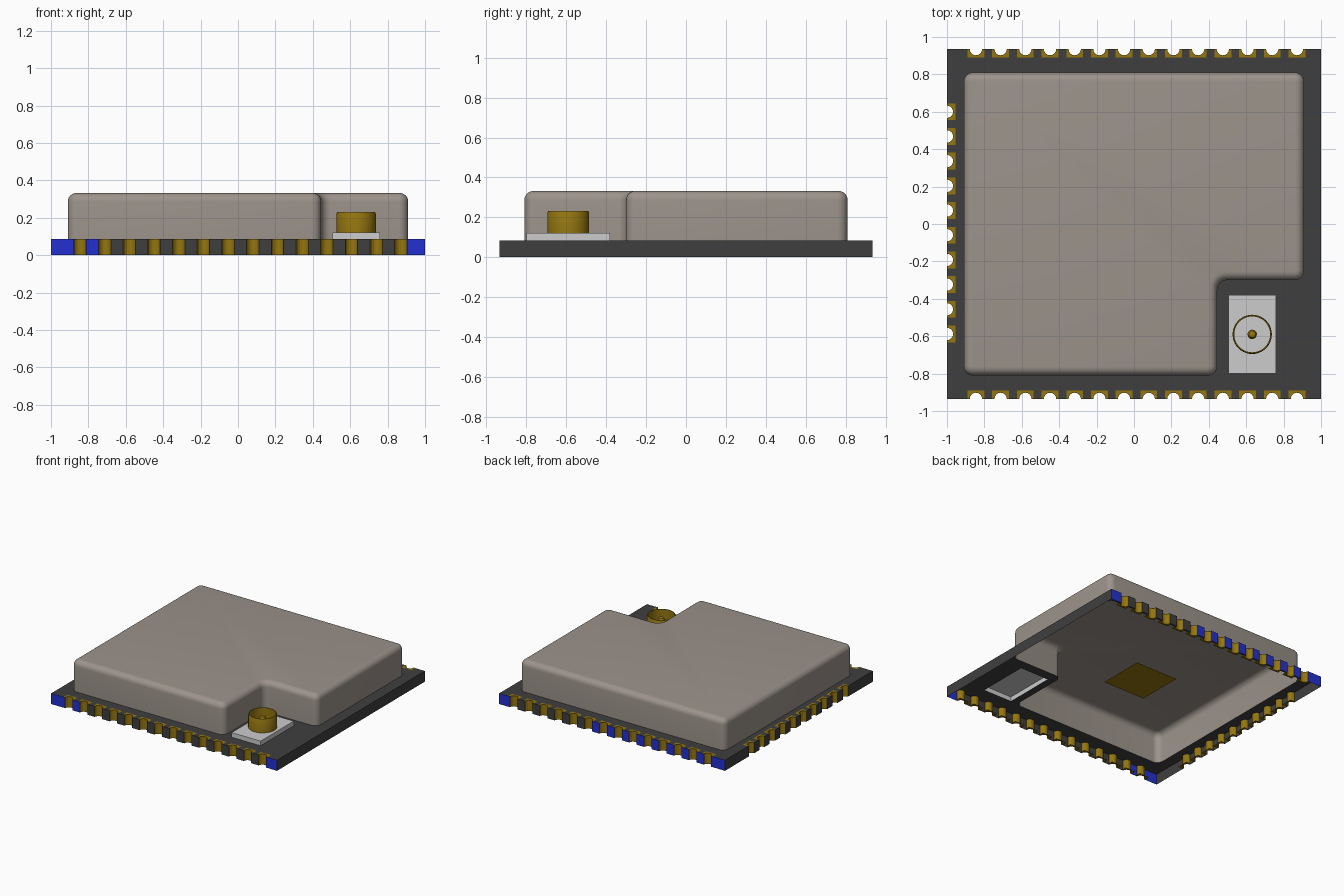
import bpy, bmesh
from math import sin, cos, pi

if "Cube" in bpy.data.objects:
    bpy.data.objects.remove(bpy.data.objects["Cube"], do_unlink=True)


def material(name, rgb):
    lin = [((c / 255 + 0.055) / 1.055) ** 2.4 for c in rgb] + [1.0]
    m = bpy.data.materials.new(name)
    m.use_nodes = True
    m.diffuse_color = lin
    bsdf = next(n for n in m.node_tree.nodes if n.type == 'BSDF_PRINCIPLED')
    bsdf.inputs["Base Color"].default_value = lin
    return m


DARK = material("board dark grey", (63, 63, 63))
GOLD = material("gold", (148, 118, 16))
BLUE = material("edge blue", (36, 48, 208))
CAN = material("shield warm grey", (156, 147, 139))
PALE = material("connector light grey", (204, 204, 204))


def finish(name, bm, mats, smooth=False):
    mesh = bpy.data.meshes.new(name)
    bm.to_mesh(mesh)
    bm.free()
    ob = bpy.data.objects.new(name, mesh)
    bpy.context.scene.collection.objects.link(ob)
    for m in mats:
        mesh.materials.append(m)
    if smooth:
        bpy.ops.object.select_all(action='DESELECT')
        ob.select_set(True)
        bpy.context.view_layer.objects.active = ob
        bpy.ops.object.shade_smooth_by_angle(angle=0.6)
    return ob


def loft(bm, rings, cap=False):
    loops = [[bm.verts.new(p) for p in ring] for ring in rings]
    n = len(loops[0])
    for a, b in zip(loops, loops[1:]):
        for i in range(n):
            j = (i + 1) % n
            bm.faces.new((a[i], a[j], b[j], b[i]))
    if cap:
        bm.faces.new(loops[-1])


def lathe(name, profile, centre, mat, cap=False, n=40):
    bm = bmesh.new()
    loft(bm, [[(centre[0] + r * cos(2 * pi * i / n), centre[1] + r * sin(2 * pi * i / n), z)
               for i in range(n)] for r, z in profile], cap)
    return finish(name, bm, [mat], True)


W, D, T = 1.0, 0.935, 0.085          # board half width, half depth, thickness
PITCH, HOLE, PAD = 0.132, 0.033, 0.045

# Edge frames: t runs counter-clockwise along the edge, d runs inward
SIDES = [
    (lambda t, d: (t, -D + d), W, [-0.845 + PITCH * i for i in range(14)]),
    (lambda t, d: (W - d, t), D, []),
    (lambda t, d: (-t, D - d), W, [-0.871 + PITCH * i for i in range(14)]),
    (lambda t, d: (-W + d, -t), D, [-0.600 + PITCH * i for i in range(10)]),
]


def arc(t, n=8):
    return [(t - HOLE * cos(pi * i / n), HOLE * sin(pi * i / n)) for i in range(n + 1)]


# Board outline with half-round notches; flag marks the plated wall segments
outline, plated, pads = [], [], []
for place, half, stops in SIDES:
    outline.append(place(-half, 0))
    plated.append(False)
    for t in stops:
        pts = arc(t)
        outline += [place(*p) for p in pts]
        plated += [True] * (len(pts) - 1) + [False]
        collar = [(t - PAD, 0)] + pts + [(t + PAD, 0), (t + PAD, PAD), (t - PAD, PAD)]
        pads.append([place(*p) for p in collar])


def shield_outline(inset, n=6, r=0.05):
    """Rounded L shape; the corner at the notch is concave."""
    x0, x1, y0, y1, nx, ny = -0.91, 0.91, -0.81, 0.81, 0.445, -0.30
    corners = [(x0, y0, 1, 1, 180), (nx, y0, -1, 1, 270), (nx, ny, 1, -1, 180),
               (x1, ny, -1, 1, 270), (x1, y1, -1, -1, 0), (x0, y1, 1, -1, 90)]
    pts = []
    for k, (x, y, sx, sy, start) in enumerate(corners):
        concave = k == 2
        rad = r + inset if concave else r - inset
        for i in range(n + 1):
            a = (180 - 90 * i / n if concave else start + 90 * i / n) * pi / 180
            pts.append((x + sx * r + rad * cos(a), y + sy * r + rad * sin(a)))
    return pts


CX, CY = 0.632, -0.59
BASE = [(CX - 0.128, CY - 0.21), (CX + 0.128, CY - 0.21),
        (CX + 0.128, CY + 0.21), (CX - 0.128, CY + 0.21)]

# Board side wall, coloured by position
bm = bmesh.new()
loft(bm, [[(x, y, z) for x, y in outline] for z in (0, T)])
bm.faces.ensure_lookup_table()
for i, f in enumerate(bm.faces):
    c = f.calc_center_median()
    if plated[i]:
        f.material_index = 1
    elif c.y < -0.93 and (c.x < -0.72 or c.x > 0.88):
        f.material_index = 2
    elif c.y > 0.93 and (c.x < 0.2 or c.x > 0.88):
        f.material_index = 2
finish("board_edge", bm, [DARK, GOLD, BLUE])

# Board top, open beneath the shield and connector
bm = bmesh.new()
edges = []
for ring in (outline, shield_outline(0), BASE):
    vs = [bm.verts.new((x, y, T)) for x, y in ring]
    edges += [bm.edges.new((vs[i - 1], vs[i])) for i in range(len(vs))]
bmesh.ops.triangle_fill(bm, use_beauty=True, edges=edges, normal=(0, 0, 1))
for f in bm.faces:
    f.normal_update()
    if f.normal.z < 0:
        f.normal_flip()
finish("board_top", bm, [DARK])

# Plated collars around each notch, upper and lower
for name, z, up in (("upper_pads", T + 0.001, True), ("lower_pads", 0.0, False)):
    bm = bmesh.new()
    for pad in pads:
        ring = [bm.verts.new((x, y, z)) for x, y in pad]
        bm.faces.new(ring if up else ring[::-1])
    finish(name, bm, [GOLD])

# Square ground pad on the underside
bm = bmesh.new()
px, py, h = 0.07, 0.155, 0.187
bm.faces.new([bm.verts.new((px + sx * h, py + sy * h, 0))
              for sx, sy in ((-1, -1), (-1, 1), (1, 1), (1, -1))])
finish("ground_pad", bm, [GOLD])

# Shield can: open underneath, rounded top rim
TOP, FIL = 0.332, 0.045
levels = [(0, T)] + [(FIL * (1 - cos(a)), TOP - FIL + FIL * sin(a))
                     for a in [pi / 2 * i / 6 for i in range(7)]]
bm = bmesh.new()
loft(bm, [[(x, y, z) for x, y in shield_outline(d)] for d, z in levels], cap=True)
finish("shield_can", bm, [CAN], True)

# Coaxial connector: base, barrel and centre pin
bm = bmesh.new()
loft(bm, [[(x, y, z) for x, y in BASE] for z in (T, 0.122)], cap=True)
finish("connector_base", bm, [PALE])
lathe("connector_barrel", [(0.105, 0.122), (0.105, 0.222), (0.101, 0.231),
                           (0.096, 0.231), (0.096, 0.123)], (CX, CY), GOLD)
lathe("connector_pin", [(0.025, 0.122), (0.025, 0.195), (0.018, 0.208), (0.008, 0.213)],
      (CX, CY), GOLD, cap=True, n=20)
